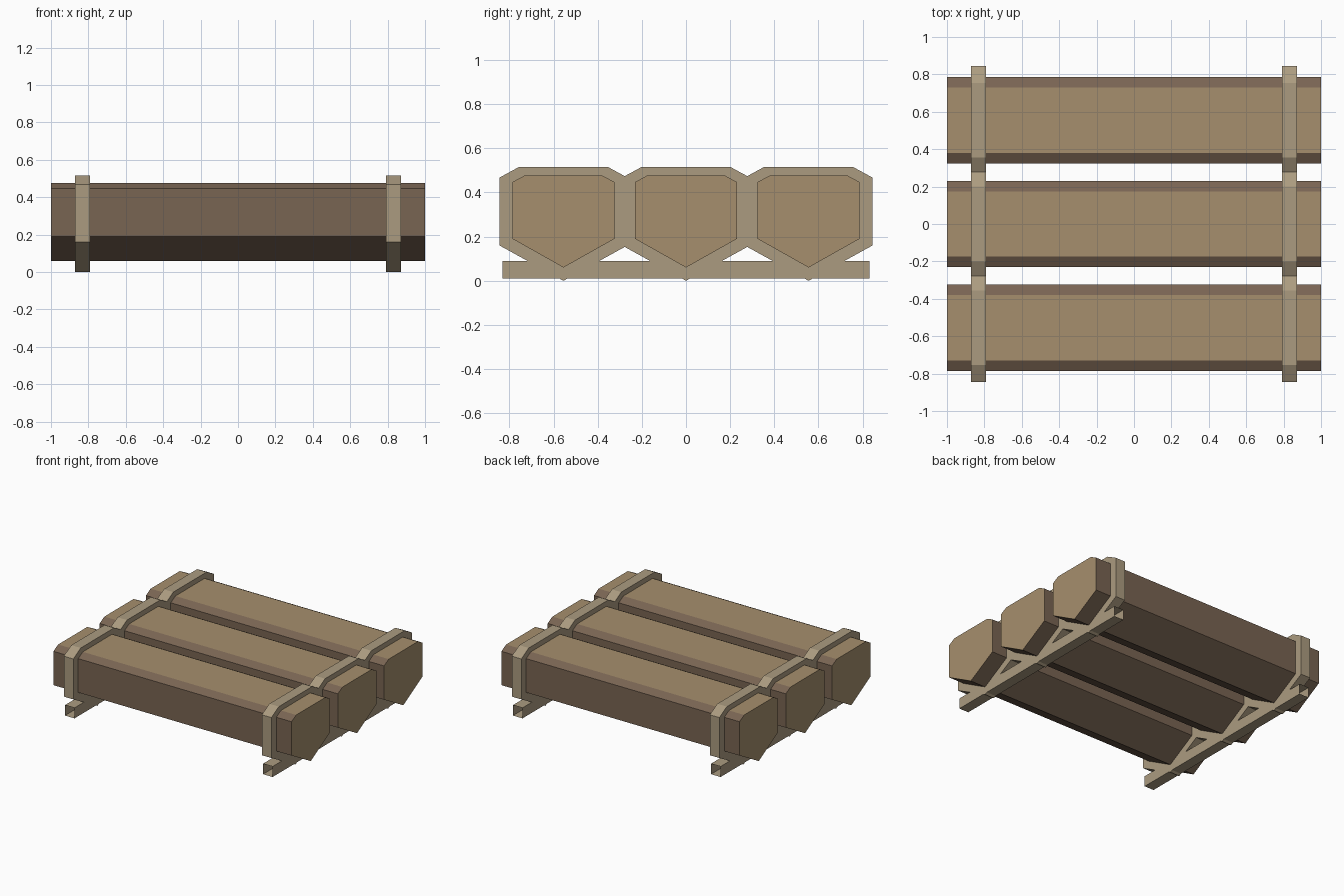
import bpy, bmesh

if "Cube" in bpy.data.objects:
    bpy.data.objects.remove(bpy.data.objects["Cube"])

PITCH = 0.555      # spacing between log centres
STRAP_X = 0.832    # strap centre from middle
STRAP_W = 0.08


def material(name, rgb):
    m = bpy.data.materials.new(name)
    m.diffuse_color = (*rgb, 1)
    m.use_nodes = True
    m.node_tree.nodes["Principled BSDF"].inputs["Base Color"].default_value = m.diffuse_color
    return m


bark = material("bark", (0.19, 0.128, 0.085))
cut_wood = material("cut_wood", (0.38, 0.275, 0.153))
strap_mat = material("strap", (0.41, 0.33, 0.216))


def finish(bm, name, mats):
    bmesh.ops.recalc_face_normals(bm, faces=bm.faces)
    me = bpy.data.meshes.new(name)
    bm.to_mesh(me)
    bm.free()
    for m in mats:
        me.materials.append(m)
    ob = bpy.data.objects.new(name, me)
    bpy.context.collection.objects.link(ob)
    return ob


def mirrored(half):
    # half starts at the bottom point and climbs the +y side
    return half + [(-y, z) for y, z in reversed(half[1:])]


LOG = mirrored([(0, 0.06), (0.231, 0.19), (0.231, 0.447), (0.175, 0.477)])
STRAP = mirrored([(0, 0.0), (0.29, 0.16), (0.29, 0.467), (0.2, 0.516)])


def rings(bm, profile, x0, x1, y0):
    return [[bm.verts.new((x, y + y0, z)) for y, z in profile] for x in (x0, x1)]


def bridge(bm, a, b):
    n = len(a)
    return [bm.faces.new((a[i], a[(i + 1) % n], b[(i + 1) % n], b[i])) for i in range(n)]


def log(name, y0):
    bm = bmesh.new()
    a, b = rings(bm, LOG, -1, 1, y0)
    walls = bridge(bm, a, b)
    walls[3].material_index = 1          # planed top
    for end in (a, b):
        bm.faces.new(end).material_index = 1
    finish(bm, name, [bark, cut_wood])


def strap(name, x, y0):
    bm = bmesh.new()
    x0, x1 = x - STRAP_W / 2, x + STRAP_W / 2
    oa, ob = rings(bm, STRAP, x0, x1, y0)
    ia, ib = rings(bm, LOG, x0, x1, y0)
    for p, q in ((oa, ob), (ob, ib), (ib, ia), (ia, oa)):
        bridge(bm, p, q)
    finish(bm, name, [strap_mat])


def runner(name, x):
    # open-ended square tube under the straps
    bm = bmesh.new()
    w = STRAP_W / 2
    section = [(x - w, 0.01), (x + w, 0.01), (x + w, 0.09), (x - w, 0.09)]
    a, b = [[bm.verts.new((px, y, pz)) for px, pz in section] for y in (-0.83, 0.83)]
    bridge(bm, a, b)
    finish(bm, name, [strap_mat])


# Three logs, each held by two straps
for i in (-1, 0, 1):
    log(f"log_{i + 2}", i * PITCH)
    for side, s in (("left", -1), ("right", 1)):
        strap(f"strap_{side}_{i + 2}", s * STRAP_X, i * PITCH)

# Base runners
for side, s in (("left", -1), ("right", 1)):
    runner(f"runner_{side}", s * STRAP_X)

# Keep open tube normals pointing outward
for side, s in (("left", -1), ("right", 1)):
    me = bpy.data.objects[f"runner_{side}"].data
    if any(p.normal.z * (p.center.z - 0.05) < -1e-6 for p in me.polygons):
        me.flip_normals()
